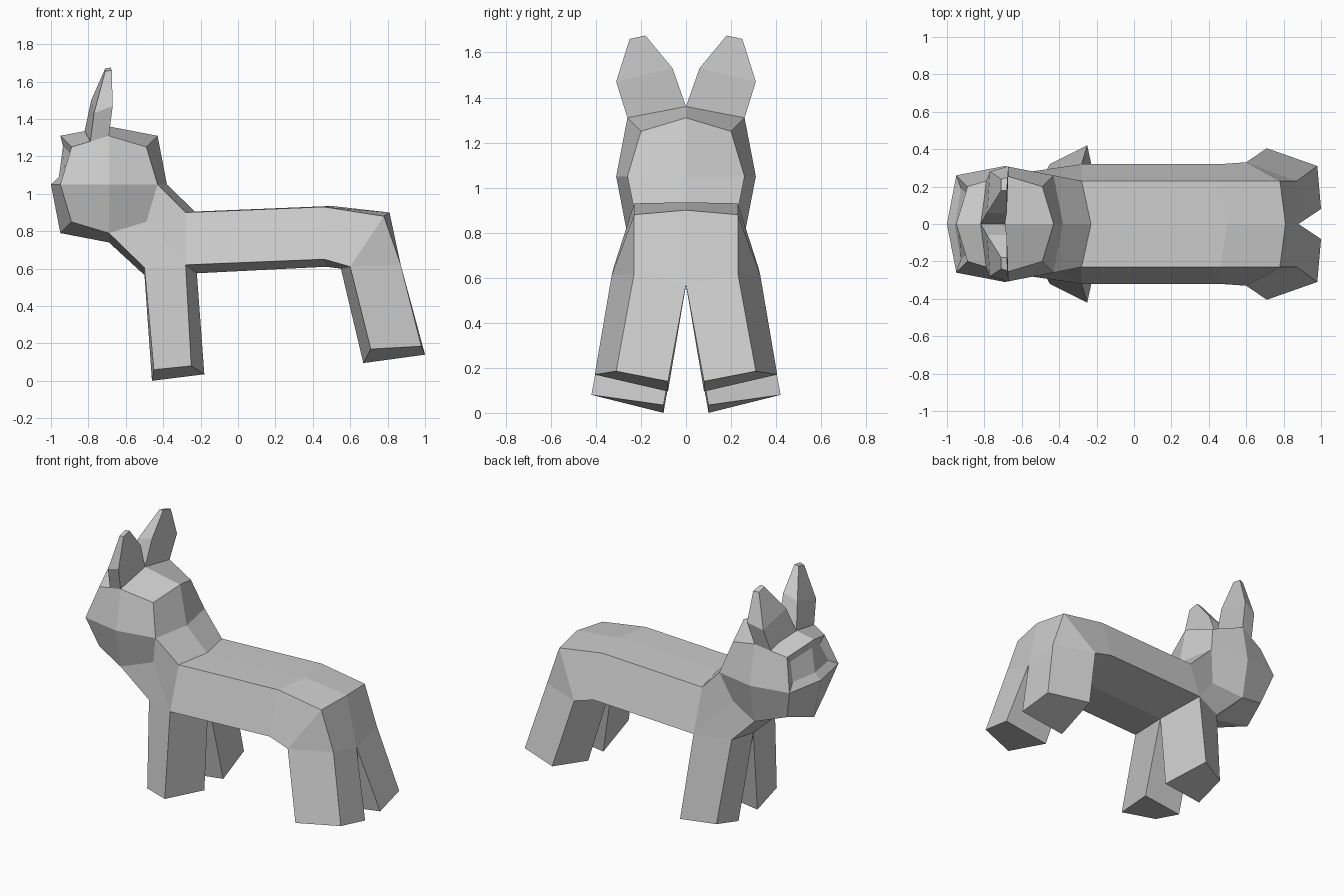
import bpy, bmesh
from mathutils import Vector

if "Cube" in bpy.data.objects:
    bpy.data.objects.remove(bpy.data.objects["Cube"])


def finish(bm, name, mirror=True):
    bmesh.ops.remove_doubles(bm, verts=bm.verts, dist=0.001)
    bmesh.ops.recalc_face_normals(bm, faces=bm.faces)
    mesh = bpy.data.meshes.new(name)
    bm.to_mesh(mesh)
    bm.free()
    obj = bpy.data.objects.new(name, mesh)
    bpy.context.collection.objects.link(obj)
    if mirror:
        mod = obj.modifiers.new("mirror", 'MIRROR')
        mod.use_axis = (False, True, False)
    return obj


def loft(bm, rings, closed=False, cap=False):
    """Join point rows with quads; optionally wrap around and cap the last row."""
    rows = [[bm.verts.new(p) for p in ring] for ring in rings]
    n = len(rows[0])
    for a, b in zip(rows, rows[1:]):
        for i in range(n if closed else n - 1):
            j = (i + 1) % n
            bm.faces.new((a[i], a[j], b[j], b[i]))
    if cap:
        bm.faces.new(rows[-1])


# Head: rounded 2x2 cube, open where the neck joins, with a sunken face panel
HEAD = Vector((-0.69, 0, 1.05))
RADIUS = {1: 0.31, 2: 0.26, 3: 0.20}
bm = bmesh.new()
bmesh.ops.create_cube(bm, size=2)
bmesh.ops.subdivide_edges(bm, edges=bm.edges[:], cuts=1, use_grid_fill=True)
neck, panel = [], []
for f in bm.faces:
    c = f.calc_center_median()
    if (c.z < -0.9 and c.x > 0) or (c.x > 0.9 and c.z < 0):
        neck.append(f)
    elif c.x < -0.9 and c.z > 0:
        panel.append(f)
for v in bm.verts:
    count = sum(abs(k) > 0.5 for k in v.co)
    v.co = HEAD + v.co * RADIUS[count]
bm.normal_update()
bmesh.ops.inset_region(bm, faces=panel, thickness=0.05, depth=-0.03,
                       use_even_offset=True)
bmesh.ops.delete(bm, geom=neck, context='FACES')
finish(bm, "head", mirror=False)

# Key points of the half body (y >= 0)
chest_mid, chest_side = (-0.50, 0, 0.565), (-0.50, 0.23, 0.605)
front = [(-0.22, 0, 0.575), (-0.28, 0.32, 0.62), (-0.28, 0.23, 0.90), (-0.23, 0, 0.905)]
loin = [(0.47, 0, 0.61), (0.46, 0.32, 0.65), (0.46, 0.23, 0.93), (0.50, 0, 0.935)]
hip = [(0.55, 0, 0.60), (0.60, 0.33, 0.61), (0.78, 0.23, 0.88), (0.81, 0, 0.90)]
rump_side, rump_mid = (0.87, 0.23, 0.62), (0.88, 0, 0.57)

# Neck: from the opening in the head to the chest
bm = bmesh.new()
loft(bm, [[(-0.69, 0, 0.74), (-0.69, 0.26, 0.79), (-0.49, 0.20, 0.85),
           (-0.43, 0.26, 1.05), (-0.38, 0, 1.05)],
          [chest_mid, chest_side] + front[1:]])
finish(bm, "neck")

# Torso with rump
bm = bmesh.new()
loft(bm, [front, loin, hip])
bm.faces.new([bm.verts.new(p) for p in (hip[2], hip[1], rump_side)])
bm.faces.new([bm.verts.new(p) for p in (hip[3], hip[2], rump_side, rump_mid)])
finish(bm, "torso")

# Front legs
bm = bmesh.new()
loft(bm, [[chest_mid, chest_side, front[1], front[0]],
          [(-0.46, 0.10, 0.0), (-0.45, 0.32, 0.06),
           (-0.25, 0.42, 0.08), (-0.18, 0.10, 0.035)]], closed=True, cap=True)
finish(bm, "front_legs")

# Hind legs
bm = bmesh.new()
loft(bm, [[hip[0], hip[1], rump_side, rump_mid],
          [(0.67, 0.08, 0.095), (0.71, 0.405, 0.17),
           (0.98, 0.31, 0.185), (1.0, 0.08, 0.14)]], closed=True, cap=True)
finish(bm, "hind_legs")

# Ears
bm = bmesh.new()
loft(bm, [[(-0.69, 0, 1.36), (-0.69, 0.26, 1.31), (-0.79, 0.23, 1.28), (-0.82, 0, 1.335)],
          [(-0.68, 0.06, 1.53), (-0.67, 0.31, 1.47), (-0.77, 0.28, 1.43), (-0.785, 0.06, 1.50)],
          [(-0.68, 0.18, 1.675), (-0.675, 0.25, 1.66), (-0.71, 0.24, 1.655), (-0.71, 0.18, 1.67)]],
     closed=True, cap=True)
finish(bm, "ears")
